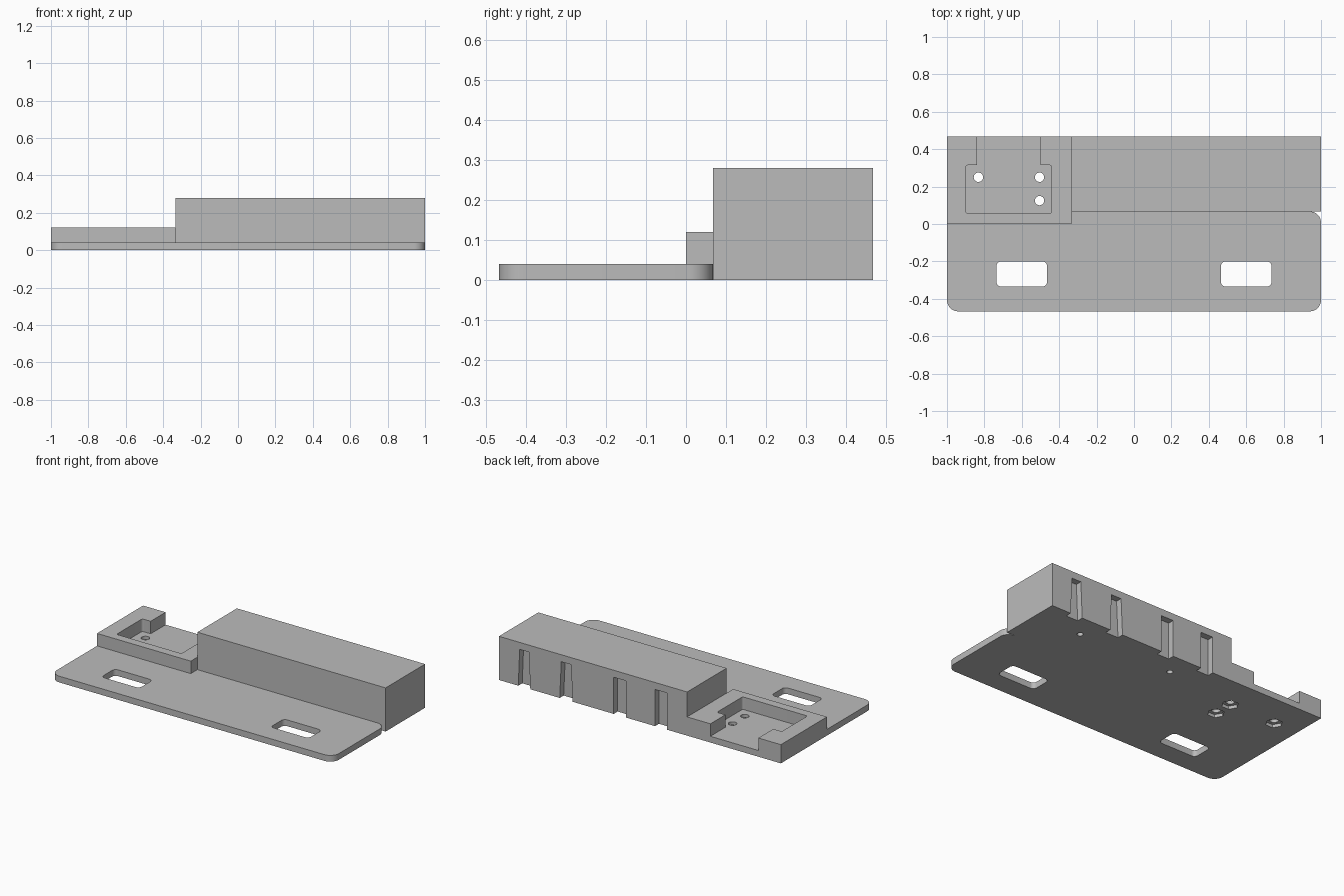
import bpy, bmesh, math
from mathutils import Vector

cube = bpy.data.objects.get("Cube")
if cube:
    bpy.data.objects.remove(cube, do_unlink=True)

grey = bpy.data.materials.new("plain grey")
grey.use_nodes = True
GREY = (0.5, 0.5, 0.5, 1)
grey.diffuse_color = GREY
grey.node_tree.nodes["Principled BSDF"].inputs["Base Color"].default_value = GREY

BACK, SPLIT, SEAM = 0.467, -0.335, 0.067
PLATE, WALL, TOP = 0.04, 0.12, 0.28


def outline(corners, steps=8):
    """Turn (x, y, optional radius) corners into a filleted outline."""
    points = []
    for i, c in enumerate(corners):
        p = Vector(c[:2])
        if len(c) == 2:
            points.append(p)
            continue
        r = c[2]
        d1 = (Vector(corners[i - 1][:2]) - p).normalized()
        d2 = (Vector(corners[(i + 1) % len(corners)][:2]) - p).normalized()
        centre = p + r * (d1 + d2)
        for k in range(steps + 1):
            t = math.pi / 2 * k / steps
            points.append(centre - r * (d1 * math.sin(t) + d2 * math.cos(t)))
    return points


def rect(x0, x1, y0, y1, *r):
    return outline([(x0, y0, *r), (x1, y0, *r), (x1, y1, *r), (x0, y1, *r)])


def ring(x, y, r, sides):
    return [(x + r * math.cos(math.tau * k / sides),
             y + r * math.sin(math.tau * k / sides)) for k in range(sides)]


def prism(name, points, a, b, along_y=False):
    """Extrude an outline from a to b, along z or along y."""
    bm = bmesh.new()
    place = (lambda p, h: (p[0], h, p[1])) if along_y else (lambda p, h: (p[0], p[1], h))
    face = bm.faces.new([bm.verts.new(place(p, a)) for p in points])
    grown = bmesh.ops.extrude_face_region(bm, geom=[face])["geom"]
    shift = (0, b - a, 0) if along_y else (0, 0, b - a)
    bmesh.ops.translate(bm, vec=shift,
                        verts=[g for g in grown if isinstance(g, bmesh.types.BMVert)])
    bmesh.ops.recalc_face_normals(bm, faces=bm.faces)
    mesh = bpy.data.meshes.new(name)
    bm.to_mesh(mesh)
    bm.free()
    mesh.materials.append(grey)
    obj = bpy.data.objects.new(name, mesh)
    bpy.context.collection.objects.link(obj)
    return obj


def finish(obj, cutters=()):
    """Cut the openings, then smooth the rounded corners."""
    bpy.ops.object.select_all(action='DESELECT')
    obj.select_set(True)
    bpy.context.view_layer.objects.active = obj
    for cutter in cutters:
        cutter.hide_render = True
        mod = obj.modifiers.new("cut", 'BOOLEAN')
        mod.operation, mod.solver, mod.object = 'DIFFERENCE', 'EXACT', cutter
        bpy.ops.object.modifier_apply(modifier=mod.name)
        bpy.data.objects.remove(cutter, do_unlink=True)
    bpy.ops.object.shade_smooth_by_angle(angle=math.radians(30))


# Base plate with three rounded corners and two hand slots
plate = prism("base_plate", outline([(-1, -BACK, 0.06), (1, -BACK, 0.06),
                                     (1, SEAM, 0.06), (-1, SEAM)]), 0, PLATE)
finish(plate, [prism("slot_cutter", rect(x - 0.135, x + 0.135, -0.335, -0.2, 0.025), -0.1, 0.1)
               for x in (-0.6, 0.6)])

# Tray floor with screw holes and hexagonal nut recesses below
floor = prism("tray_floor", rect(-1, SPLIT, SEAM, BACK), 0, PLATE)
cutters = []
for x, y in ((-0.832, 0.25), (-0.505, 0.25), (-0.505, 0.125)):
    cutters.append(prism("screw_cutter", ring(x, y, 0.025, 24), -0.1, 0.1))
    cutters.append(prism("nut_cutter", ring(x, y, 0.05, 6), -0.1, 0.02))
finish(floor, cutters)

# Tray wall around the pocket, open at the back
R = 0.014
finish(prism("tray_wall", outline([
    (-1, 0), (SPLIT, 0), (SPLIT, BACK), (-0.5, BACK), (-0.5, 0.315),
    (-0.44, 0.315, R), (-0.44, 0.055, R), (-0.9, 0.055, R), (-0.9, 0.315, R),
    (-0.84, 0.315), (-0.84, BACK), (-1, BACK)]), PLATE, WALL))

# Tall rear block with back grooves and two blind holes underneath
block = prism("rear_block", rect(SPLIT, 1, SEAM, BACK), 0, TOP)
cutters = []
for x, top, bottom in ((0.82, 0.033, 0.043), (0.523, 0.035, 0.046),
                       (0.143, 0.043, 0.043), (-0.15, 0.043, 0.043)):
    groove = [(x - bottom, -0.01), (x + bottom, -0.01), (x + top, 0.235), (x - top, 0.235)]
    cutters.append(prism("groove_cutter", groove, BACK - 0.04, BACK + 0.1, True))
for x in (0, 0.667):
    cutters.append(prism("peg_cutter", ring(x, 0.317, 0.018, 20), -0.1, 0.1))
finish(block, cutters)
